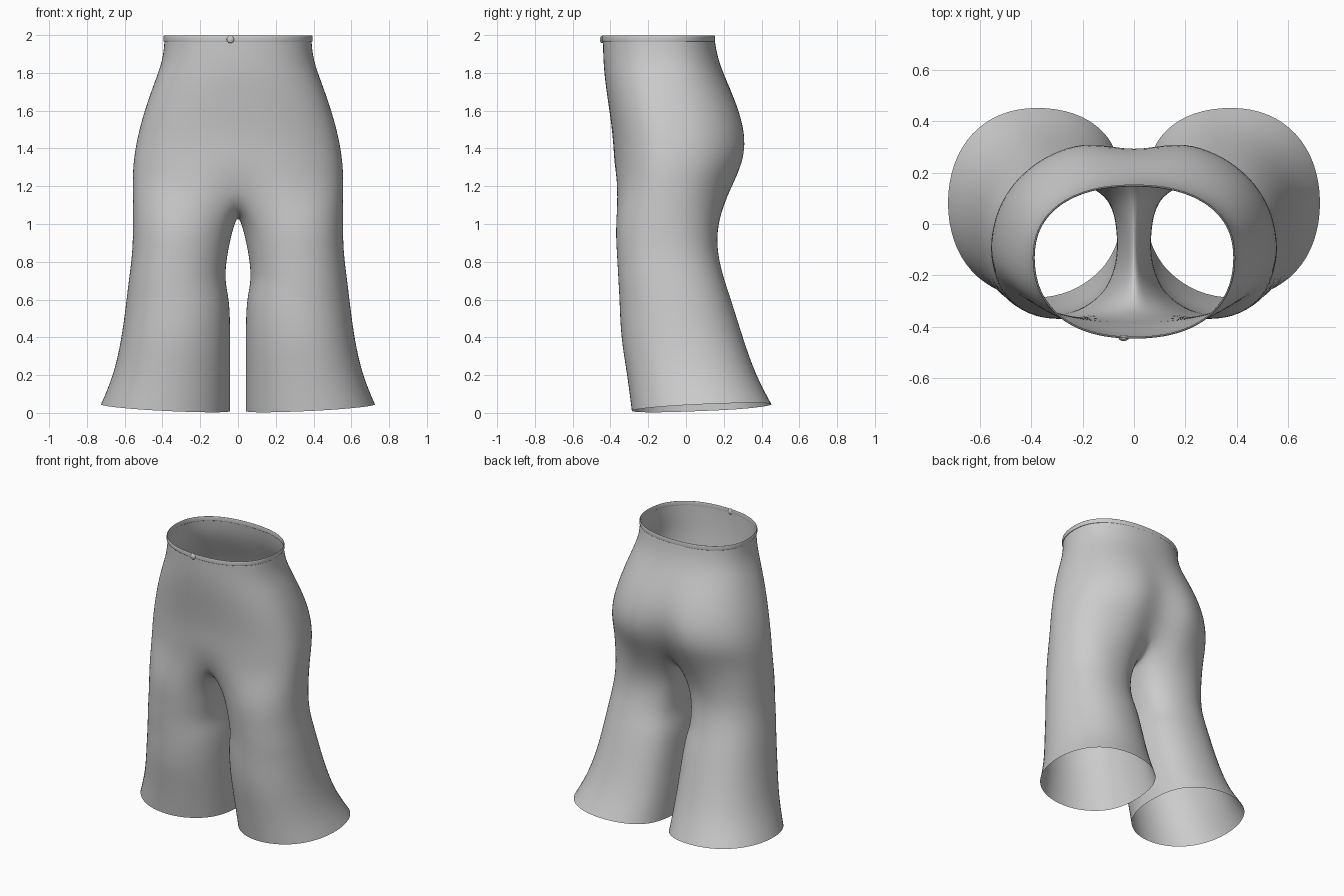
import bpy, bmesh, math
from mathutils import Vector

if "Cube" in bpy.data.objects:
    bpy.data.objects.remove(bpy.data.objects["Cube"])

OUT, INN = 12, 6      # segments around the outside of a leg and along the crotch seam

cloth = bpy.data.materials.new("light grey cloth")
cloth.diffuse_color = (0.6, 0.6, 0.6, 1)
cloth.use_nodes = True
cloth.node_tree.nodes["Principled BSDF"].inputs["Base Color"].default_value = cloth.diffuse_color


def spow(v, e):
    return math.copysign(abs(v) ** e, v)


def hip_ring(z, w, yf, yb, yc, cleft, front_dip=0.0, grow=1.0):
    """Half section of the hips, from front middle around the side to back middle."""
    pts = []
    for k in range(OUT + 1):
        t = math.pi * k / OUT
        x = 0.0 if k in (0, OUT) else w * grow * spow(math.sin(t), 0.88)
        c = -math.cos(t)
        y = yc + grow * (yb - yc if c > 0 else yc - yf) * spow(c, 0.88)
        pinch = math.exp(-(x / 0.1) ** 2)
        y += pinch * (-cleft if c > 0 else front_dip)
        pts.append(Vector((x, y, z)))
    return pts


def leg_ring(z, xi, xo, yf, yb, hem=False):
    """Full section of one leg, starting at its inner front corner."""
    angles = [-135 + 270 * k / OUT for k in range(OUT + 1)]
    angles += [135 + 90 * k / INN for k in range(1, INN)]
    pts = []
    for a in angles:
        c, s = math.cos(math.radians(a)), math.sin(math.radians(a))
        # the inner back quarter is fuller than the rest
        e = 0.8 if c < 0 and s > 0 else 0.93
        x = (xi + xo) / 2 + (xo - xi) / 2 * 1.015 * spow(c, e)
        y = (yf + yb) / 2 + (yb - yf) / 2 * 1.015 * spow(s, e)
        pts.append(Vector((x, y, z + (0.018 * (c + s) if hem else 0))))
    return pts


def bridge(bm, up, low, closed):
    n = len(up)
    for k in range(n if closed else n - 1):
        j = (k + 1) % n
        bm.faces.new((up[k], low[k], low[j], up[j]))


def finish(bm, name, levels, thick=0.0):
    me = bpy.data.meshes.new(name)
    bm.to_mesh(me)
    bm.free()
    me.materials.append(cloth)
    for p in me.polygons:
        p.use_smooth = True
    ob = bpy.data.objects.new(name, me)
    bpy.context.collection.objects.link(ob)
    mirror = ob.modifiers.new("mirror", 'MIRROR')
    mirror.use_clip = True
    if thick:
        ob.modifiers.new("thickness", 'SOLIDIFY').thickness = thick
    sub = ob.modifiers.new("smooth", 'SUBSURF')
    sub.levels = sub.render_levels = levels
    return ob


# Trousers: hips from waist to crotch (z, half width, front, back, widest y, cleft, front dip)
hips = [
    (1.985, 0.388, -0.44, 0.150, -0.13, 0, 0),
    (1.87, 0.396, -0.438, 0.168, -0.13, 0, 0),
    (1.75, 0.442, -0.428, 0.222, -0.12, 0.005, 0),
    (1.60, 0.495, -0.405, 0.30, -0.11, 0.025, 0),
    (1.45, 0.535, -0.385, 0.343, -0.09, 0.06, 0),
    (1.32, 0.555, -0.38, 0.328, -0.09, 0.085, 0),
    (1.20, 0.558, -0.38, 0.268, -0.10, 0.09, 0.03),
]
# Legs (z, inner x, outer x, front, back)
legs = [
    (1.00, 0.025, 0.557, -0.377, 0.167),
    (0.85, 0.058, 0.56, -0.368, 0.165),
    (0.70, 0.075, 0.58, -0.360, 0.205),
    (0.60, 0.045, 0.592, -0.354, 0.24),
    (0.40, 0.043, 0.617, -0.348, 0.302),
    (0.20, 0.043, 0.66, -0.313, 0.37),
    (0.028, 0.043, 0.728, -0.29, 0.455),
]
bm = bmesh.new()
rings = [[bm.verts.new(p) for p in hip_ring(*row, grow=1.01)] for row in hips]
for a, b in zip(rings, rings[1:]):
    bridge(bm, a, b, False)

# Crotch seam, running from back to front under the body
seam = [(0.10, 1.115), (0.0, 1.065), (-0.1, 1.04), (-0.2, 1.05), (-0.29, 1.10)]
upper = rings[-1] + [bm.verts.new((0, y, z)) for y, z in seam]
for i, row in enumerate(legs):
    lower = [bm.verts.new(p) for p in leg_ring(*row, hem=i == len(legs) - 1)]
    if i == 0:
        for v in lower[OUT + 1:]:
            v.co.z -= 0.01
    bridge(bm, upper, lower, True)
    upper = lower
finish(bm, "trousers", 2)

# Narrow band around the waist
bm = bmesh.new()
band = [[bm.verts.new(p) for p in hip_ring(z, 0.395, -0.447, 0.154, -0.13, 0, grow=1.01)]
        for z in (1.998, 1.98, 1.965)]
for a, b in zip(band, band[1:]):
    bridge(bm, a, b, False)
finish(bm, "waistband", 2, 0.008)

# Round button at the front of the waist
bpy.ops.mesh.primitive_uv_sphere_add(segments=16, ring_count=10, radius=0.02,
                                     location=(-0.04, -0.444, 1.977))
button = bpy.context.object
button.name = "button"
button.scale.y = 0.6
button.data.materials.append(cloth)
bpy.ops.object.shade_smooth()
